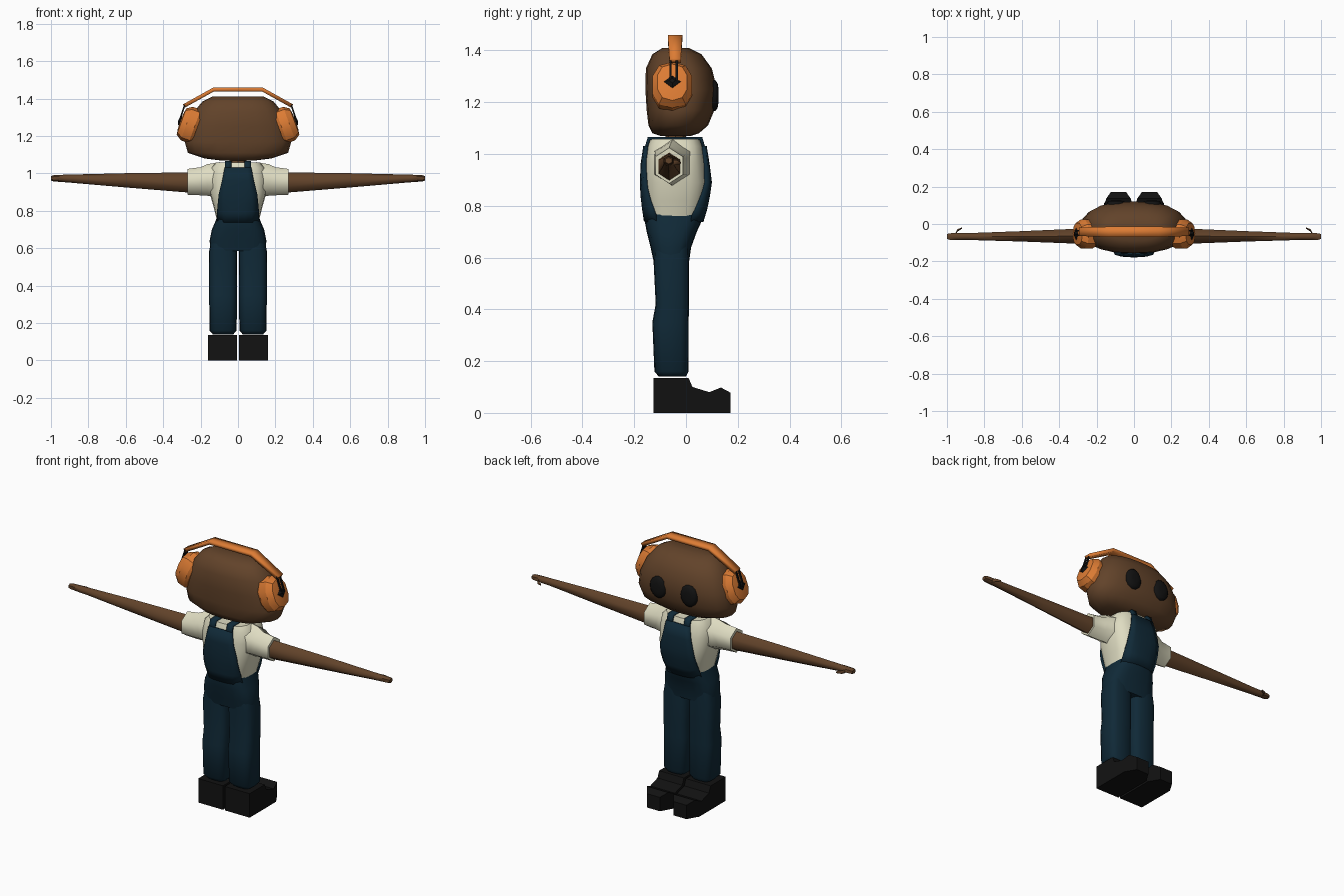
import bpy, bmesh, math
from mathutils import Vector

if "Cube" in bpy.data.objects:
    bpy.data.objects.remove(bpy.data.objects["Cube"])


def material(name, col):
    m = bpy.data.materials.new(name)
    m.diffuse_color = (*col, 1)
    m.use_nodes = True
    m.node_tree.nodes["Principled BSDF"].inputs["Base Color"].default_value = m.diffuse_color
    return m


SKIN = material("brown_skin", (0.122, 0.056, 0.023))
ORANGE = material("orange_plastic", (0.72, 0.2, 0.034))
NAVY = material("navy_denim", (0.005, 0.022, 0.038))
CREAM = material("cream_cotton", (0.74, 0.72, 0.54))
BLACK = material("black_rubber", (0.006, 0.006, 0.006))


def finish(bm, name, mat, angle=40):
    bmesh.ops.recalc_face_normals(bm, faces=bm.faces)
    me = bpy.data.meshes.new(name)
    bm.to_mesh(me)
    bm.free()
    me.materials.append(mat)
    ob = bpy.data.objects.new(name, me)
    bpy.context.collection.objects.link(ob)
    bpy.ops.object.select_all(action='DESELECT')
    ob.select_set(True)
    bpy.context.view_layer.objects.active = ob
    bpy.ops.object.shade_smooth_by_angle(angle=math.radians(angle))
    return ob


def ring(c, u, v, ru, rv, n=16, p=2.0, turn=0.0):
    """Superellipse ring about c in the plane of u and v."""
    out = []
    for i in range(n):
        a = 2 * math.pi * (i + turn) / n
        f = lambda t: math.copysign(abs(t) ** (2 / p), t)
        out.append(Vector(c) + Vector(u) * ru * f(math.cos(a)) + Vector(v) * rv * f(math.sin(a)))
    return out


def loft(name, rings, mat, angle=40):
    bm = bmesh.new()
    rows = [[bm.verts.new(p) for p in r] for r in rings]
    n = len(rows[0])
    for a, b in zip(rows, rows[1:]):
        for i in range(n):
            bm.faces.new((a[i], a[(i + 1) % n], b[(i + 1) % n], b[i]))
    bm.faces.new(rows[0])
    bm.faces.new(rows[-1])
    return finish(bm, name, mat, angle)


def upright(name, rows, mat, n=16, p=2.5, angle=40, cx=0.0):
    """Loft up z from rows of (z, half width, back y, front y)."""
    return loft(name, [ring((cx, (b + f) / 2, z), (1, 0, 0), (0, 1, 0), hw, (f - b) / 2, n, p)
                       for z, hw, b, f in rows], mat, angle)


def sheet(name, rows, mat, thick):
    """Grid of points thickened into a plate."""
    bm = bmesh.new()
    vs = [[bm.verts.new(p) for p in r] for r in rows]
    for a, b in zip(vs, vs[1:]):
        for i in range(len(a) - 1):
            bm.faces.new((a[i], a[i + 1], b[i + 1], b[i]))
    ob = finish(bm, name, mat)
    mod = ob.modifiers.new("thickness", 'SOLIDIFY')
    mod.thickness, mod.offset, mod.use_even_offset = thick, 0, True
    return ob


# Head and neck
upright("head", [(1.07, .10, -.10, .02), (1.08, .18, -.13, .05), (1.11, .268, -.145, .085),
                 (1.17, .285, -.152, .11), (1.25, .27, -.157, .12), (1.33, .235, -.155, .10),
                 (1.385, .19, -.13, .06), (1.41, .14, -.09, .01)], SKIN, 20, 2.5, 60)
upright("neck", [(1.03, .045, -.08, 0), (1.11, .045, -.08, 0)], SKIN, 8, 2)

# Shirt body
SHIRT = [(.72, .105, -.145, .045), (.76, .115, -.15, .06), (.82, .13, -.16, .075),
         (.89, .15, -.163, .085), (.97, .155, -.16, .075), (1.03, .145, -.15, .065),
         (1.057, .12, -.14, .055)]
upright("shirt", SHIRT, CREAM, 20, 3)


def shirt_y(x, z, front, gap):
    """y of the shirt surface, moved outwards by gap."""
    for a, b in zip(SHIRT, SHIRT[1:]):
        if a[0] <= z <= b[0]:
            t = (z - a[0]) / (b[0] - a[0])
            hw, y0, y1 = (a[k] + (b[k] - a[k]) * t for k in (1, 2, 3))
            break
    h = (y1 - y0) / 2 * max(0, 1 - abs(x / hw) ** 3) ** (1 / 3) + gap
    return (y0 + y1) / 2 + (h if front else -h)


# Overall bibs, front and back
for label, front in (("front", True), ("back", False)):
    rows = []
    for z, w in ((.74, .104), (.79, .107), (.84, .104), (.89, .1), (.96, .083), (1.03, .07)):
        xs = [w * k / 3 for k in range(-3, 4)]
        rows.append([(x, shirt_y(x, z, front, .005), z) for x in xs])
    sheet(label + "_bib", rows, NAVY, .02)

# Hips
upright("hips", [(.585, .147, -.125, .012), (.64, .152, -.137, .02), (.70, .14, -.152, .042),
                 (.75, .118, -.161, .065), (.77, .113, -.16, .068)], NAVY, 20, 3, 50)

for s, side in ((1, "right"), (-1, "left")):
    # Shoulder straps
    path = [(shirt_y(.052, 1.01, True, .006), 1.01), (.058, 1.06), (-.143, 1.06),
            (shirt_y(.052, 1.01, False, .006), 1.01)]
    sheet(side + "_strap", [[(s * .036, y, z), (s * .07, y, z)] for y, z in path], NAVY, .012)

    # Trouser leg
    upright(side + "_leg", [(.14, .055, -.105, 0), (.16, .073, -.122, .01), (.35, .074, -.13, .01),
                            (.42, .074, -.117, .012), (.58, .075, -.125, .012),
                            (.66, .06, -.12, .01)], NAVY, 16, 3.2, 50, s * .08)

    # Shoe, with a narrowed toe
    bm = bmesh.new()
    prof = [(-.125, 0), (-.125, .135), (.01, .135), (.025, .1), (.09, .08), (.135, .098),
            (.172, .078), (.172, 0), (.11, 0), (.01, 0)]
    cols = []
    for e in (-1, 1):
        cols.append([bm.verts.new((s * .083 + e * (.077 if y < .12 else .066 if y < .15 else .04), y, z))
                     for y, z in prof])
    a, b = cols
    for i in range(len(prof)):
        j = (i + 1) % len(prof)
        bm.faces.new((a[i], a[j], b[j], b[i]))
    bm.faces.new(a)
    bm.faces.new(b)
    finish(bm, side + "_shoe", BLACK, 20)

    # Sleeve and arm, six sided
    def limb(name, rows, mat, angle):
        loft(name, [ring((s * x, y, z), (0, 0, 1), (0, 1, 0), rz, ry, 6)
                    for x, y, z, rz, ry in rows], mat, angle)

    limb(side + "_sleeve", [(.10, -.05, .965, .095, .085), (.165, -.055, .965, .084, .075),
                            (.20, -.062, .958, .075, .066), (.27, -.065, .955, .069, .061)], CREAM, 61)
    limb(side + "_arm", [(.22, -.065, .95, .056, .05), (.60, -.066, .963, .038, .032),
                         (.89, -.067, .972, .022, .021), (.93, -.067, .973, .02, .022),
                         (.985, -.067, .974, .017, .02), (1.0, -.067, .974, .012, .015)], SKIN, 61)
    # Thumb
    limb(side + "_thumb", [(.955, -.055, .968, .01, .008), (.945, -.035, .967, .009, .008),
                           (.92, -.022, .966, .005, .004)], SKIN, 61)

    # Eye
    loft(side + "_eye", [ring((s * .095, y, 1.225), (1, 0, 0), (0, 0, 1), r * .05, r * .06, 16)
                         for y, r in ((.085, 1), (.113, 1), (.122, .8), (.126, .4))], BLACK, 60)

    # Headphone cup, leaning inwards at the top
    t = math.radians(20)
    u = Vector((s * math.cos(t), 0, math.sin(t)))
    v = Vector((-s * math.sin(t), 0, math.cos(t)))
    c = Vector((s * .302, -.053, 1.277))
    loft(side + "_ear_cup", [ring(c + u * d, (0, 1, 0), v, ry, rv, 10, 2.4, .5)
                             for d, ry, rv in ((-.09, .07, .085), (-.075, .08, .095), (-.03, .08, .095),
                                               (0, .06, .075), (.006, .03, .04))], ORANGE, 30)
    # Pivot and twin rods holding the cup
    loft(side + "_pivot", [ring(c + u * d, (0, 1, 0), v, r, r * .8, 4)
                           for d, r in ((0, .036), (.01, .03), (.018, .012))], BLACK, 20)
    for k, y in enumerate((-.06, -.036)):
        ends = (Vector((s * .283, y, 1.37)), c + u * .012 + Vector((0, y - c.y, 0)))
        loft(f"{side}_rod_{k + 1}", [ring(e, (1, 0, 0), (0, 1, 0), .006, .006, 4, 2, .5)
                                     for e in ends], BLACK, 20)

# Headband
sheet("headband", [[(x, -.042 - w, z), (x, -.042 + w, z)] for x, z, w in
                   ((-.29, 1.36, .022), (-.13, 1.449, .028), (.13, 1.449, .028), (.29, 1.36, .022))],
      ORANGE, .02)
